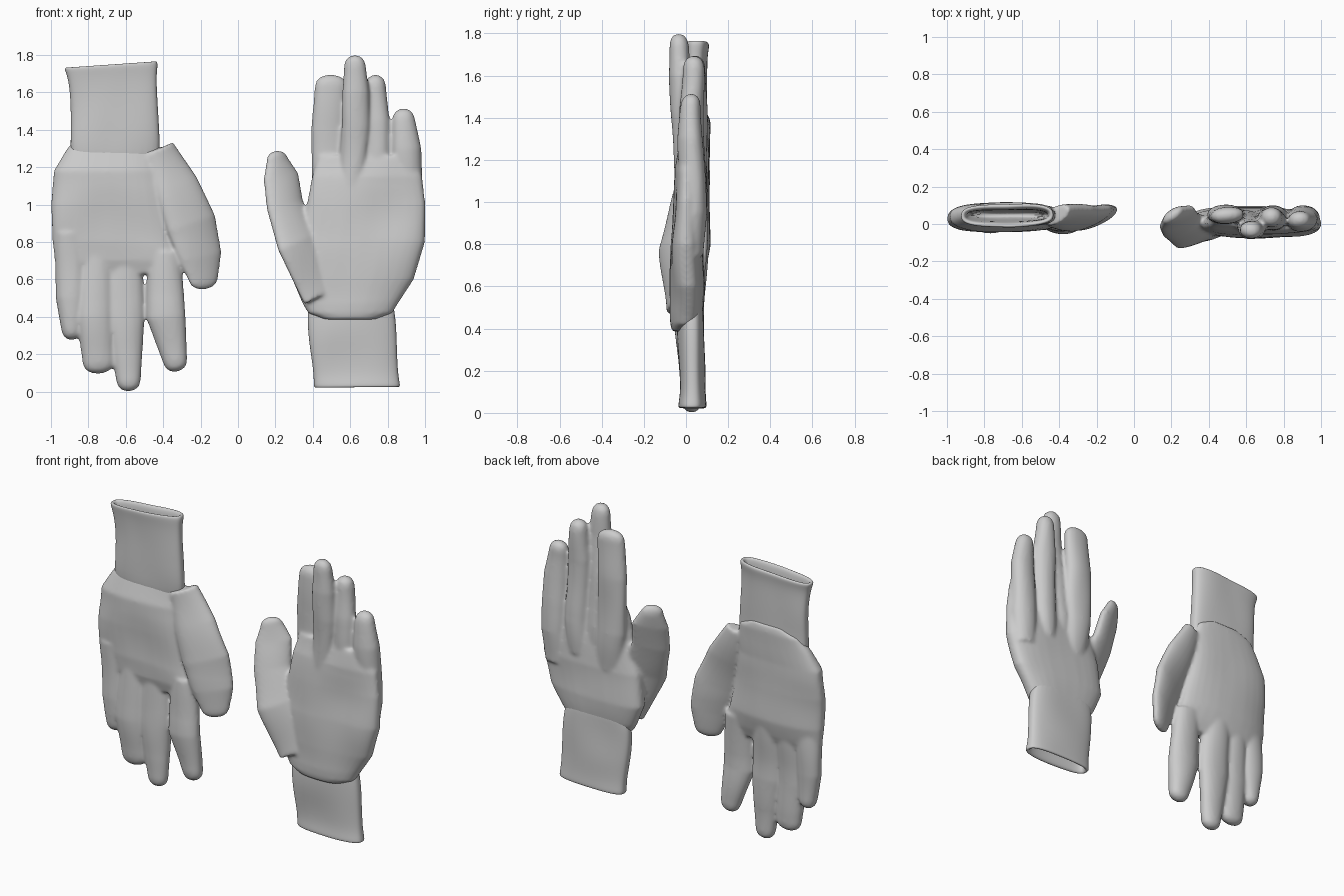
import bpy, bmesh, math
from mathutils import Vector

SEG = 28
wrinkle = bpy.data.textures.new("wrinkle", 'CLOUDS')
wrinkle.noise_scale = 0.3
wrinkle.noise_depth = 0


def ring(bm, c, u, w, d, power=0.8, tilt=0.0, roll=0.0):
    """Flattened super-ellipse ring around c, wide along u, deep along y."""
    vs = []
    for i in range(SEG):
        a = 2 * math.pi * i / SEG
        ca, sa = math.cos(a), math.sin(a)
        across = w * math.copysign(abs(ca) ** power, ca)
        p = Vector(c) + u * across
        p.y += d * math.copysign(abs(sa) ** power, sa) + roll * u.x * across
        p.z += tilt * (p.x - c[0])
        vs.append(bm.verts.new(p))
    return vs


def skin(bm, rings):
    for a, b in zip(rings, rings[1:]):
        for i in range(SEG):
            j = (i + 1) % SEG
            bm.faces.new((a[i], a[j], b[j], b[i]))
    bm.faces.new(rings[0][::-1])
    bm.faces.new(rings[-1])


def slab(bm, secs):
    """Palm: horizontal sections (x, y, z, half width, half depth)."""
    skin(bm, [ring(bm, s[:3], Vector((1, 0, 0)), s[3], s[4], 0.75) for s in secs])


def finger(bm, secs, roll=0.0):
    """Tube following a path, with a rounded tip."""
    pts = [Vector(s[:3]) for s in secs]
    rings = []
    for i, s in enumerate(secs):
        t = pts[min(i + 1, len(pts) - 1)] - pts[max(i - 1, 0)]
        t.y = 0
        t.normalize()
        u = Vector((t.z, 0, -t.x))
        rings.append(ring(bm, pts[i], u, s[3], s[4], 0.95, 0, roll))
    w, d = secs[-1][3:]
    for deg in (30, 55, 80):
        a = math.radians(deg)
        rings.append(ring(bm, pts[-1] + t * 0.055 * math.sin(a), u,
                          w * math.cos(a), d * math.cos(a), 0.95, 0, roll))
    skin(bm, rings)


def finish(bm, name):
    bmesh.ops.recalc_face_normals(bm, faces=bm.faces)
    me = bpy.data.meshes.new(name)
    bm.to_mesh(me)
    bm.free()
    for p in me.polygons:
        p.use_smooth = True
    ob = bpy.data.objects.new(name, me)
    bpy.context.collection.objects.link(ob)
    return ob


def add_wrinkles(ob, strength):
    m = ob.modifiers.new("wrinkles", 'DISPLACE')
    m.texture = wrinkle
    m.texture_coords = 'LOCAL'
    m.direction = 'Y'
    m.mid_level = 0.5
    m.strength = strength


def hand(name, palm, fingers, thumb, thumb_roll):
    bm = bmesh.new()
    slab(bm, palm)
    for f in fingers:
        finger(bm, f)
    finger(bm, thumb, thumb_roll)
    ob = finish(bm, name)
    r = ob.modifiers.new("fuse", 'REMESH')
    r.mode = 'VOXEL'
    r.voxel_size = 0.01
    r.use_smooth_shade = True
    s = ob.modifiers.new("soften", 'SMOOTH')
    s.factor = 0.5
    s.iterations = 9
    add_wrinkles(ob, 0.025)


def cuff(name, secs, depth, tilt):
    """Open knitted tube: outside wall, rolled rim, inside wall."""
    bm = bmesh.new()
    X = Vector((1, 0, 0))
    n = len(secs)
    rings = [ring(bm, s[:3], X, s[3], s[4], 0.7, tilt * (i / (n - 1)) ** 2)
             for i, s in enumerate(secs)]
    x, y, z, w, d = secs[-1]
    for dz, inset in ((0.0, 0.02), (0.15, 0.032), (1.0, 0.035)):
        rings.append(ring(bm, (x, y, z + depth * dz), X, w - inset, d - inset, 0.7,
                          tilt * (1 - dz)))
    skin(bm, rings)
    ob = finish(bm, name)
    s = ob.modifiers.new("round", 'SUBSURF')
    s.levels = s.render_levels = 2
    add_wrinkles(ob, 0.025)


# Left glove: fingers down, back of the hand to the front
hand("left_glove_hand",
     [(-.64, .085, 1.41, .12, .03), (-.65, .075, 1.37, .21, .045), (-.67, .055, 1.29, .25, .06),
      (-.70, .035, 1.18, .285, .075), (-.695, .035, 1.0, .305, .078), (-.667, .035, .8, .325, .075),
      (-.64, .03, .7, .34, .06), (-.635, .03, .63, .31, .04)],
     [[(-.89, .025, .85, .09, .06), (-.895, .03, .5, .08, .06), (-.89, .035, .33, .055, .05)],   # little
      [(-.755, .03, .8, .09, .06), (-.765, .02, .4, .1, .06), (-.745, .02, .15, .085, .05)],     # ring
      [(-.61, .04, .8, .095, .06), (-.605, .035, .4, .107, .06), (-.585, .02, .055, .065, .05)],  # middle
      [(-.395, .03, .75, .09, .06), (-.385, .01, .4, .105, .06), (-.335, .02, .16, .065, .05)]],  # index
     [(-.42, .045, 1.3, .08, .05), (-.33, .04, 1.1, .12, .055), (-.25, .03, .9, .135, .055),
      (-.2, .03, .72, .115, .045), (-.185, .03, .60, .08, .035)], 0.35)                          # thumb
cuff("left_glove_cuff",
     [(-.66, .05, 1.18, .24, .055), (-.655, .045, 1.33, .24, .06), (-.662, .05, 1.55, .232, .055),
      (-.672, .05, 1.68, .236, .055), (-.678, .052, 1.73, .25, .063), (-.678, .052, 1.75, .247, .061)],
     -.3, .07)

# Right glove: fingers up, palm to the front
hand("right_glove_hand",
     [(.60, -.005, .385, .14, .05), (.60, 0, .42, .225, .065), (.60, .005, .47, .255, .075),
      (.615, .01, .6, .325, .082), (.655, .01, .8, .345, .08), (.685, 0, 1.0, .318, .06),
      (.69, 0, 1.15, .295, .05), (.69, .01, 1.26, .26, .035)],
     [[(.52, .03, .8, .09, .06), (.49, .045, 1.05, .095, .055), (.485, .05, 1.4, .095, .05),
       (.50, .05, 1.64, .088, .045)],                                                            # index
      [(.61, .02, .8, .06, .05), (.6, .01, 1.05, .07, .06), (.63, -.02, 1.42, .075, .055),
       (.63, -.035, 1.6, .072, .05), (.625, -.035, 1.745, .058, .045)],                          # middle
      [(.73, .03, .85, .07, .06), (.745, .035, 1.05, .075, .06), (.735, .03, 1.45, .075, .06),
       (.735, .03, 1.64, .055, .05)],                                                            # ring
      [(.89, .03, .75, .08, .06), (.91, .035, .95, .083, .065), (.9, .025, 1.3, .08, .06),
       (.885, .025, 1.46, .06, .05)]],                                                           # little
     [(.46, -.03, .52, .12, .045), (.32, -.05, .8, .115, .055), (.25, -.01, 1.0, .1, .05),
      (.23, .025, 1.15, .095, .045), (.21, .035, 1.235, .06, .04)], 0.5)                         # thumb
cuff("right_glove_cuff",
     [(.60, .025, .6, .2, .055), (.605, .025, .42, .24, .06), (.615, .025, .25, .235, .058),
      (.63, .03, .1, .225, .056), (.635, .03, .04, .232, .066), (.637, .03, .022, .23, .064)],
     .3, .01)
